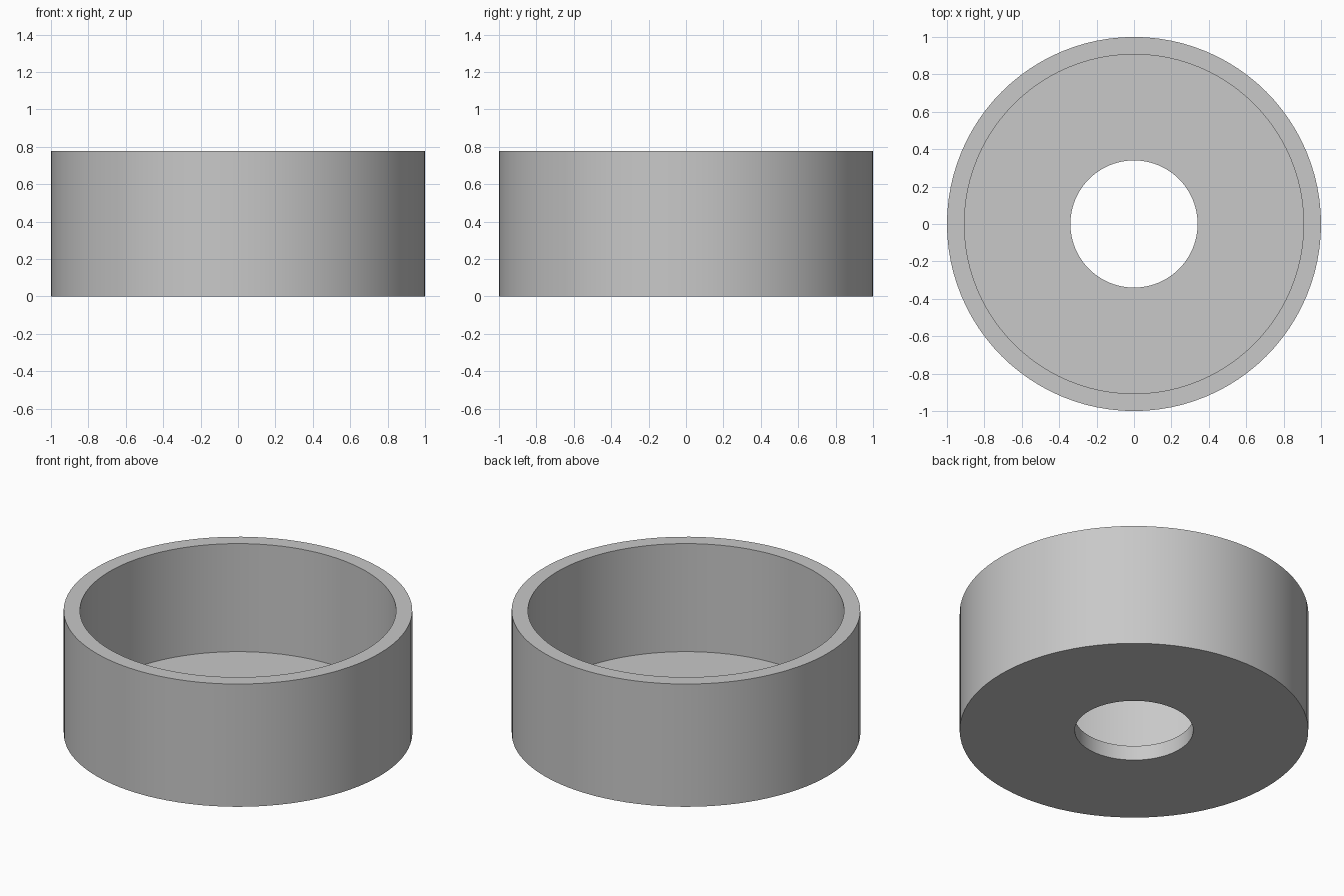
import bpy
import bmesh
import math

cube = bpy.data.objects.get("Cube")
if cube:
    bpy.data.objects.remove(cube, do_unlink=True)

# Overall sizes
OUTER, INNER, HOLE = 1.0, 0.907, 0.34
HEIGHT, FLOOR = 0.777, 0.093
SEGMENTS = 96

# Plain grey material
grey = bpy.data.materials.new("plain grey")
grey.use_nodes = True
colour = (0.58, 0.58, 0.58, 1)
grey.diffuse_color = colour
grey.node_tree.nodes["Principled BSDF"].inputs["Base Color"].default_value = colour

# Cup: closed wall-and-floor section spun around the z axis
profile = [(HOLE, 0), (OUTER, 0), (OUTER, HEIGHT),
           (INNER, HEIGHT), (INNER, FLOOR), (HOLE, FLOOR)]
bm = bmesh.new()
verts = [bm.verts.new((r, 0, z)) for r, z in profile]
edges = [bm.edges.new((v, verts[i - 1])) for i, v in enumerate(verts)]
bmesh.ops.spin(bm, geom=verts + edges, cent=(0, 0, 0), axis=(0, 0, 1),
               angle=math.tau, steps=SEGMENTS)
bmesh.ops.remove_doubles(bm, verts=bm.verts, dist=0.0001)
bmesh.ops.recalc_face_normals(bm, faces=bm.faces)
mesh = bpy.data.meshes.new("round_cup")
bm.to_mesh(mesh)
bm.free()
mesh.materials.append(grey)
cup = bpy.data.objects.new("round_cup", mesh)
bpy.context.collection.objects.link(cup)

# Smooth walls, sharp rims
bpy.ops.object.select_all(action="DESELECT")
cup.select_set(True)
bpy.context.view_layer.objects.active = cup
bpy.ops.object.shade_smooth_by_angle(angle=math.radians(30))
